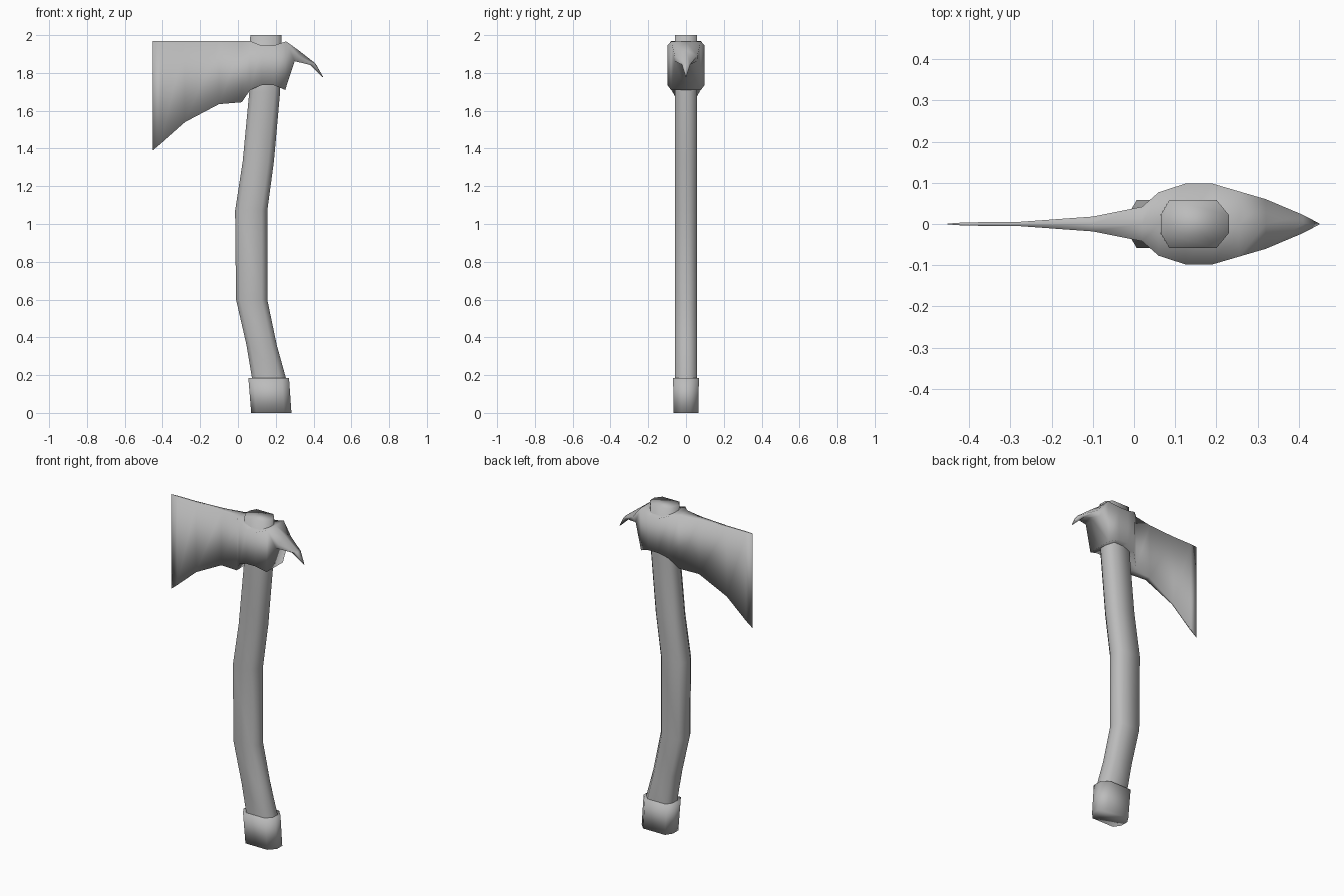
import bpy
import bmesh

cube = bpy.data.objects.get("Cube")
if cube:
    bpy.data.objects.remove(cube, do_unlink=True)

grey = bpy.data.materials.new("plain grey")
grey.use_nodes = True
colour = (0.5, 0.5, 0.5, 1)
grey.diffuse_color = colour
grey.node_tree.nodes["Principled BSDF"].inputs["Base Color"].default_value = colour


def loft(name, rings):
    """Skin a list of equal-length point rings and cap both ends."""
    bm = bmesh.new()
    rows = [[bm.verts.new(p) for p in ring] for ring in rings]
    count = len(rows[0])
    for a, b in zip(rows, rows[1:]):
        for i in range(count):
            j = (i + 1) % count
            bm.faces.new((a[i], a[j], b[j], b[i]))
    bm.faces.new(rows[0])
    bm.faces.new(rows[-1])
    bmesh.ops.remove_doubles(bm, verts=bm.verts, dist=0.0005)
    bmesh.ops.recalc_face_normals(bm, faces=bm.faces)
    for face in bm.faces:
        face.smooth = True
    mesh = bpy.data.meshes.new(name)
    bm.to_mesh(mesh)
    bm.free()
    mesh.materials.append(grey)
    obj = bpy.data.objects.new(name, mesh)
    bpy.context.collection.objects.link(obj)
    return obj


def octagon(z, x0, x1, half):
    """Grip cross-section with chamfered corners."""
    c, f = 0.18 * (x1 - x0), half * 0.38
    right = [(x0, f), (x0 + c * 0.7, half), (x1 - c, half), (x1, f)]
    return [(x, y, z) for x, y in right] + [(x, -y, z) for x, y in reversed(right)]


# Curved handle: height, back edge, front edge
handle = [(0.1, 0.08, 0.26), (0.18, 0.075, 0.255), (0.36, 0.045, 0.205),
          (0.6, -0.01, 0.155), (1.07, -0.015, 0.155), (1.33, 0.025, 0.19),
          (1.7, 0.06, 0.223), (2.0, 0.065, 0.23)]
loft("handle", [octagon(*row, 0.058) for row in handle])

# Flared end knob
loft("handle_knob", [octagon(0, 0.07, 0.283, 0.066), octagon(0.185, 0.055, 0.27, 0.068)])


def head_section(xt, zt, xb, zb, half, drop):
    """Six-sided slice: ridge above, straight flanks, centre line below."""
    return [(xt, 0, zt), (xt, half, zt - drop), (xb, half, zb),
            (xb, 0, zb), (xb, -half, zb), (xt, -half, zt - drop)]


# Blade, eye and beak: top x/z, bottom x/z, half thickness, ridge drop
head = [(-0.452, 1.97, -0.452, 1.39, 0.001, 0),
        (-0.41, 1.97, -0.41, 1.425, 0.004, 0),
        (-0.28, 1.97, -0.28, 1.54, 0.005, 0),
        (-0.1, 1.97, -0.1, 1.635, 0.018, 0),
        (0.02, 1.97, 0.02, 1.645, 0.042, 0),
        (0.06, 1.97, 0.065, 1.71, 0.077, 0),
        (0.125, 1.945, 0.125, 1.735, 0.098, 0),
        (0.19, 1.945, 0.19, 1.735, 0.098, 0),
        (0.255, 1.967, 0.25, 1.71, 0.079, 0),
        (0.32, 1.92, 0.3, 1.862, 0.06, 0.03),
        (0.41, 1.85, 0.38, 1.843, 0.022, 0.005),
        (0.45, 1.78, 0.447, 1.778, 0.001, 0)]
loft("axe_head", [head_section(*row) for row in head])
